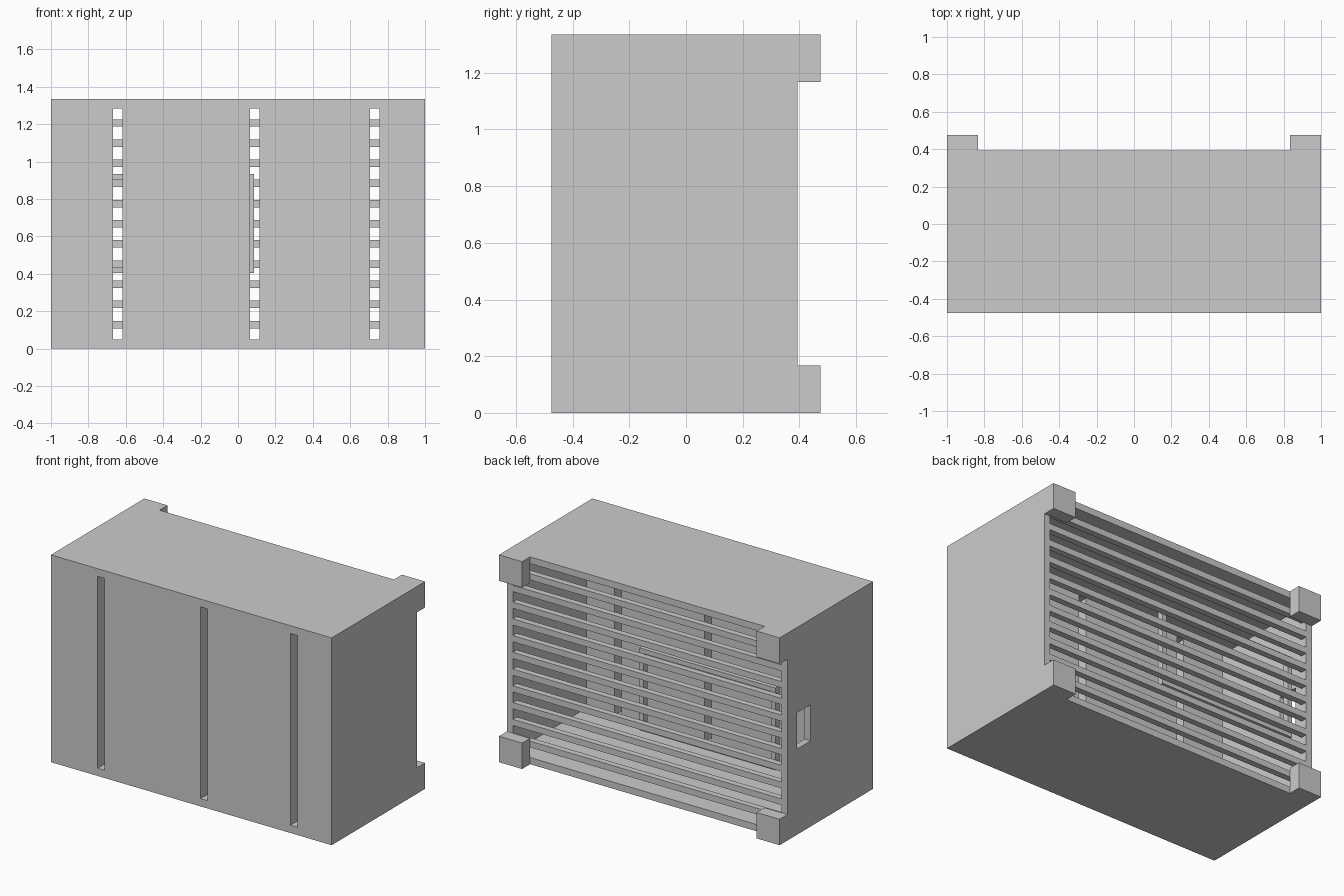
import bpy

if "Cube" in bpy.data.objects:
    bpy.data.objects.remove(bpy.data.objects["Cube"])

W, H = 1.0, 1.335              # half width, height
FRONT, BACK = -0.475, 0.394    # body depth range
WALL = 0.043


def box(name, x0, x1, y0, y1, z0, z1):
    bpy.ops.mesh.primitive_cube_add(size=1, location=((x0 + x1) / 2, (y0 + y1) / 2, (z0 + z1) / 2))
    ob = bpy.context.object
    ob.name = name
    ob.scale = (x1 - x0, y1 - y0, z1 - z0)
    bpy.ops.object.transform_apply(location=True, rotation=False, scale=True)
    return ob


def cut(target, *bounds):
    cutter = box("cutter", *bounds)
    cutter.hide_render = True
    mod = target.modifiers.new("cut", 'BOOLEAN')
    mod.operation = 'DIFFERENCE'
    mod.solver = 'EXACT'
    mod.object = cutter
    bpy.context.view_layer.objects.active = target
    bpy.ops.object.modifier_apply(modifier=mod.name)
    bpy.data.objects.remove(cutter, do_unlink=True)


# Hollow housing, open at the back, with a thick front wall
housing = box("housing", -W, W, FRONT, BACK, 0, H)
cut(housing, -W + WALL, W - WALL, -0.352, 0.6, WALL, H - WALL)

# Three tall slots through the front wall
for x0, x1 in ((-0.667, -0.617), (0.065, 0.115), (0.706, 0.756)):
    cut(housing, x0, x1, -0.6, -0.3, 0.05, 1.285)

# Small window in the left side wall
cut(housing, -1.1, -0.9, 0.16, 0.30, 0.552, 0.785)

# Horizontal slats across the open back
for i in range(11):
    z = H / 2 + (i - 5) * 0.1078
    box(f"slat_{i + 1}", -W + WALL, W - WALL, 0.354, BACK, z - 0.02, z + 0.02)

# Rectangular inner frame behind the slats
frame = box("inner_frame", -0.885, 0.085, 0.314, 0.354, 0.405, 0.935)
cut(frame, -0.855, 0.055, 0.2, 0.5, 0.435, 0.905)

# Corner feet on the back
for side in (-1, 1):
    for label, z in (("lower", 0), ("upper", H - 0.167)):
        x0, x1 = sorted((side * 0.835, side * W))
        name = f"{label}_{'left' if side < 0 else 'right'}_foot"
        box(name, x0, x1, BACK, 0.475, z, z + 0.167)
